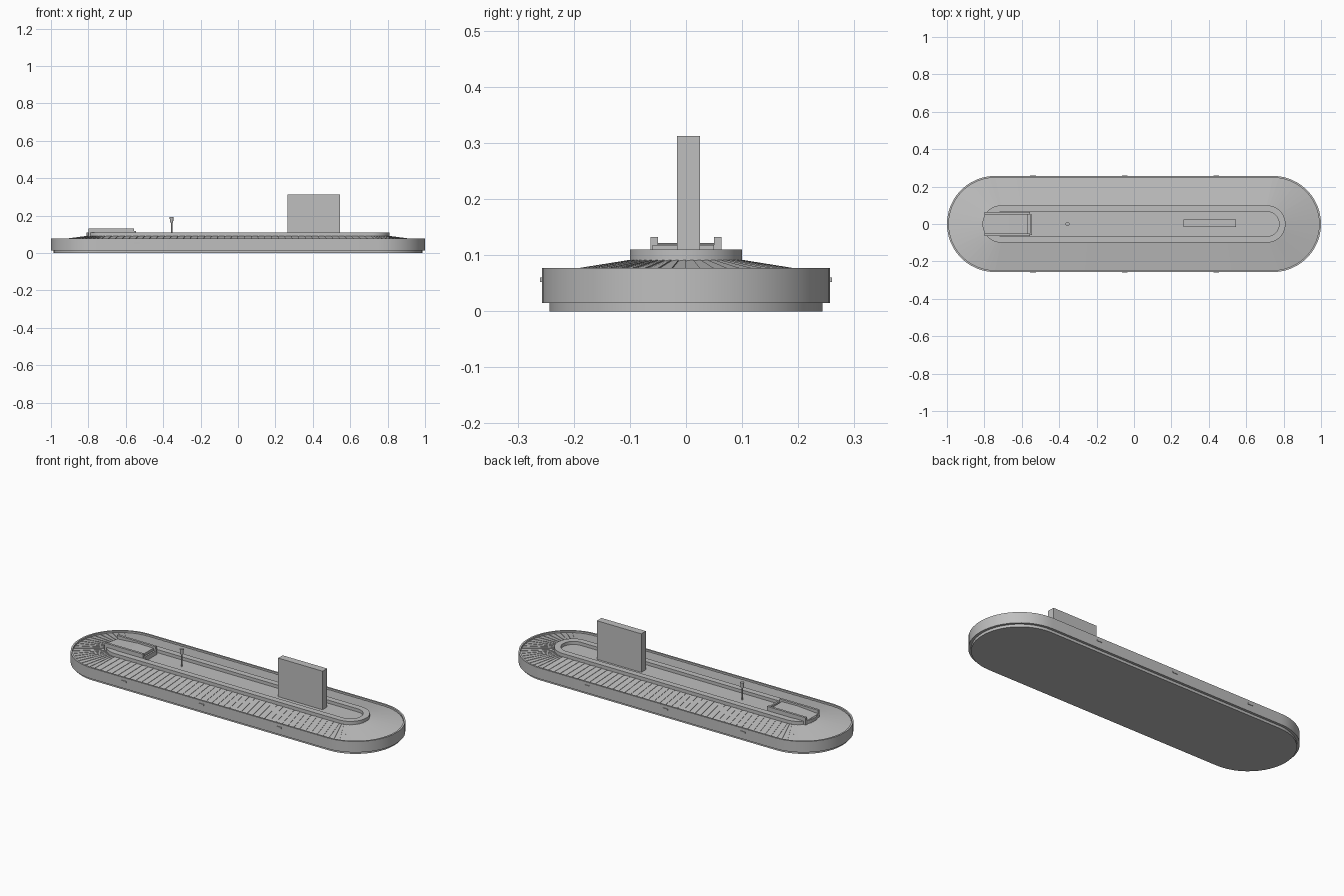
import bpy
import math

cube = bpy.data.objects.get("Cube")
if cube:
    bpy.data.objects.remove(cube, do_unlink=True)

grey = bpy.data.materials.new("plain_grey")
grey.use_nodes = True
COLOUR = (0.52, 0.52, 0.52, 1)
grey.diffuse_color = COLOUR
grey.node_tree.nodes["Principled BSDF"].inputs["Base Color"].default_value = COLOUR

END_STEPS = 24       # slats round each end
SIDE_STEPS = 40      # slats along each straight


def make(name, verts, faces, smooth=False):
    mesh = bpy.data.meshes.new(name)
    mesh.from_pydata(verts, [], faces)
    mesh.materials.append(grey)
    obj = bpy.data.objects.new(name, mesh)
    bpy.context.collection.objects.link(obj)
    if smooth:
        bpy.ops.object.select_all(action='DESELECT')
        obj.select_set(True)
        bpy.context.view_layer.objects.active = obj
        bpy.ops.object.shade_smooth_by_angle(angle=math.radians(30))
    return obj


def track(half, radius, z, side_steps=1):
    """Points round a stadium outline, counter-clockwise."""
    pts = []
    for side in (1, -1):
        for i in range(END_STEPS):
            a = -math.pi / 2 + math.pi * i / END_STEPS
            pts.append((side * (half + radius * math.cos(a)), side * radius * math.sin(a), z))
        for i in range(side_steps):
            pts.append((side * half * (1 - 2 * i / side_steps), side * radius, z))
    return pts


def loft(name, half, profile):
    """Stack stadium rings along a (radius, height) profile and cap both ends."""
    rings = [track(half, r, z) for r, z in profile]
    n = len(rings[0])
    faces = [(k * n + i, k * n + (i + 1) % n, (k + 1) * n + (i + 1) % n, (k + 1) * n + i)
             for k in range(len(rings) - 1) for i in range(n)]
    faces.append(tuple(reversed(range(n))))
    last = (len(rings) - 1) * n
    faces.append(tuple(range(last, last + n)))
    return make(name, [p for ring in rings for p in ring], faces, True)


def prism(name, outline, y0, y1):
    """Extrude an x-z outline (counter-clockwise seen from the front) along y."""
    n = len(outline)
    verts = [(x, y, z) for y in (y0, y1) for x, z in outline]
    faces = [tuple(range(n)), tuple(reversed(range(n, 2 * n)))]
    faces += [(i, i + n, (i + 1) % n + n, (i + 1) % n) for i in range(n)]
    return make(name, verts, faces)


def box(name, x0, x1, y0, y1, z0, z1):
    return prism(name, [(x0, z0), (x1, z0), (x1, z1), (x0, z1)], y0, y1)


def cylinder(name, x, y, z0, z1, r0, r1):
    n = 16
    ring = [(math.cos(2 * math.pi * i / n), math.sin(2 * math.pi * i / n)) for i in range(n)]
    verts = [(x + r * c, y + r * s, z) for r, z in ((r0, z0), (r1, z1)) for c, s in ring]
    faces = [(i, (i + 1) % n, (i + 1) % n + n, i + n) for i in range(n)]
    faces += [tuple(reversed(range(n))), tuple(range(n, 2 * n))]
    return make(name, verts, faces, True)


# Outer casing with recessed plinth and raised rim
loft("outer_casing", 0.743, [(0.243, 0), (0.243, 0.015), (0.257, 0.015),
                             (0.257, 0.077), (0.247, 0.077), (0.247, 0.06)])

# Sloping belt of overlapping slats, each with a small riser to the next
outer = track(0.743, 0.248, 0.066, SIDE_STEPS)
inner = track(0.71, 0.098, 0.09, SIDE_STEPS)
count = len(outer)
LIFT = 0.002
verts, faces = [], []
for i in range(count):
    j = (i + 1) % count
    b = len(verts)
    raised = [(x, y, z + LIFT) for x, y, z in (outer[j], inner[j])]
    verts += [outer[i], raised[0], raised[1], inner[i], outer[j], inner[j]]
    faces += [(b, b + 1, b + 2, b + 3), (b + 1, b + 4, b + 5, b + 2)]
make("belt_slats", verts, faces)

# Inner curb and sunken floor
loft("inner_curb", 0.71, [(0.1, 0.07), (0.1, 0.11), (0.066, 0.11), (0.066, 0.092)])

# Feed chute: side walls, ramped deck and end plate
for name, s in (("left_chute_wall", 1), ("right_chute_wall", -1)):
    y = sorted((s * 0.05, s * 0.063))
    box(name, -0.8, -0.555, y[0], y[1], 0.09, 0.132)
prism("chute_deck", [(-0.8, 0.09), (-0.57, 0.09), (-0.57, 0.12), (-0.667, 0.122), (-0.8, 0.112)],
      -0.05, 0.05)
box("chute_end_plate", -0.555, -0.545, -0.06, 0.05, 0.09, 0.118)

# Display panel
box("display_panel", 0.265, 0.545, -0.016, 0.025, 0.092, 0.312)

# Signal post with lamp head
cylinder("signal_post", -0.355, 0, 0.09, 0.168, 0.004, 0.004)
cylinder("signal_lamp", -0.355, 0, 0.163, 0.193, 0.008, 0.011)

# Small plates on the long sides
for k, x in enumerate((-0.54, -0.05, 0.44)):
    for side, y in (("front", -0.2585), ("back", 0.2585)):
        box(f"{side}_side_plate_{k + 1}", x - 0.015, x + 0.015, y - 0.002, y + 0.002, 0.052, 0.06)
